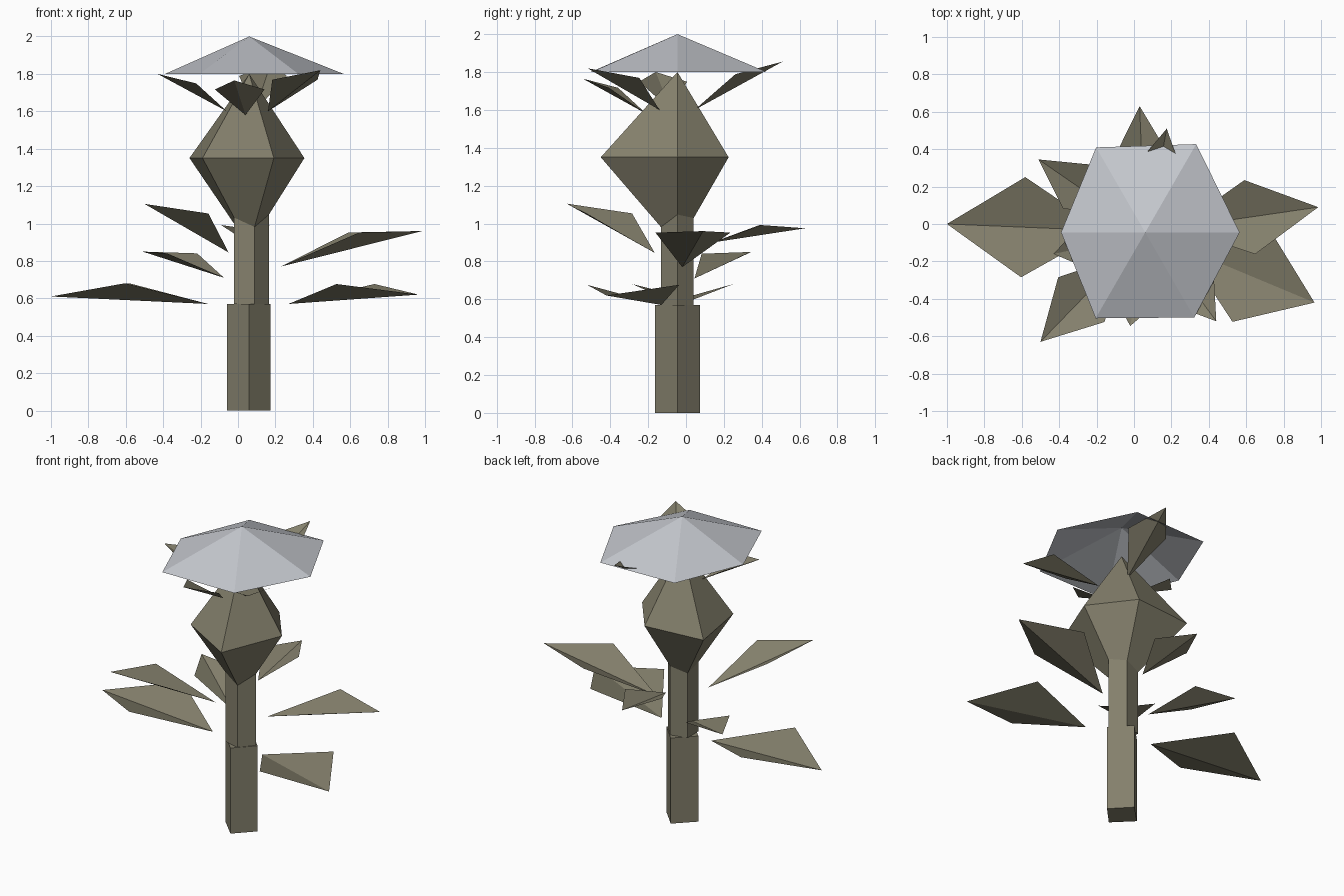
import bpy, bmesh, math
from mathutils import Vector

if "Cube" in bpy.data.objects:
    bpy.data.objects.remove(bpy.data.objects["Cube"], do_unlink=True)

AXIS = Vector((0.06, -0.045, 0))  # the plant's vertical axis
UP = Vector((0, 0, 1))


def make_material(name, rgb):
    material = bpy.data.materials.new(name)
    material.use_nodes = True
    color = (*rgb, 1)
    material.diffuse_color = color
    material.node_tree.nodes["Principled BSDF"].inputs["Base Color"].default_value = color
    return material


olive = make_material("dull olive", (0.23, 0.215, 0.15))
pale_grey = make_material("pale grey", (0.55, 0.57, 0.61))


def finish(bm, name, material, closed=True):
    """Turn a bmesh into a flat shaded object."""
    if closed:
        bmesh.ops.recalc_face_normals(bm, faces=bm.faces[:])
    mesh = bpy.data.meshes.new(name)
    bm.to_mesh(mesh)
    bm.free()
    mesh.materials.append(material)
    part = bpy.data.objects.new(name, mesh)
    bpy.context.collection.objects.link(part)
    return part


def ring(bm, radii, z):
    """Irregular polygon around the axis, one radius per corner."""
    step = math.tau / len(radii)
    return [bm.verts.new(AXIS + Vector((r * math.cos(i * step), r * math.sin(i * step), z)))
            for i, r in enumerate(radii)]


def fan(bm, loop, z):
    """Join a ring to a point on the axis."""
    apex = bm.verts.new(AXIS + UP * z)
    for i, vert in enumerate(loop):
        bm.faces.new((loop[i - 1], vert, apex))


def prism(name, radii, bottom, top):
    bm = bmesh.new()
    low, high = ring(bm, radii, bottom), ring(bm, radii, top)
    for i in range(len(radii)):
        bm.faces.new((low[i - 1], low[i], high[i], high[i - 1]))
    bm.faces.new(low)
    bm.faces.new(high)
    finish(bm, name, olive)


def leaf(name, base, tip, half_width):
    """Two triangles folded upward along the midrib."""
    base, tip = Vector(base), Vector(tip)
    rib = tip - base
    side = rib.cross(UP).normalized() * half_width
    middle = base.lerp(tip, 0.515) + UP * rib.length * 0.107
    bm = bmesh.new()
    root, end, right, left = [bm.verts.new(p) for p in (base, tip, middle + side, middle - side)]
    bm.faces.new((root, right, end))
    bm.faces.new((root, end, left))
    finish(bm, name, olive, closed=False)


# Stem in two stacked pieces
prism("lower_stem", (0.115, 0.12, 0.12, 0.12), 0, 0.57)
prism("upper_stem", (0.105, 0.09, 0.1, 0.1, 0.092), 0.57, 1.2)

# Bulb: two cones sharing an irregular five-sided rim
bm = bmesh.new()
rim = ring(bm, (0.295, 0.284, 0.395, 0.309, 0.426), 1.35)
fan(bm, rim, 0.88)
fan(bm, rim, 1.8)
finish(bm, "bulb", olive)

# Cap: open six-sided cone
bm = bmesh.new()
fan(bm, ring(bm, (0.505, 0.545, 0.525, 0.45, 0.53, 0.525), 1.8), 2)
finish(bm, "cap", pale_grey, closed=False)

# Leaves along the stem
leaf("low_leaf_right", (-0.16, -0.035, 0.57), (-1, 0, 0.61), 0.268)
leaf("low_leaf_left", (0.27, -0.13, 0.57), (0.965, -0.42, 0.62), 0.264)
leaf("middle_leaf_left", (0.23, -0.02, 0.77), (0.985, 0.09, 0.96), 0.2)
leaf("middle_leaf_front", (-0.05, -0.165, 0.845), (-0.5, -0.63, 1.105), 0.172)
leaf("middle_leaf_right", (-0.075, 0.045, 0.71), (-0.51, 0.345, 0.85), 0.142)
leaf("middle_leaf_back", (0.05, 0.14, 0.9), (0.03, 0.63, 0.975), 0.13)

# Short leaves under the cap
leaf("upper_leaf_left", (0.16, -0.14, 1.6), (0.44, -0.52, 1.82), 0.15)
leaf("upper_leaf_front", (0.04, -0.21, 1.58), (-0.02, -0.545, 1.765), 0.135)
leaf("upper_leaf_back", (0.09, 0.045, 1.6), (0.175, 0.51, 1.855), 0.13)
leaf("upper_leaf_right", (-0.06, -0.08, 1.6), (-0.43, -0.16, 1.8), 0.13)
